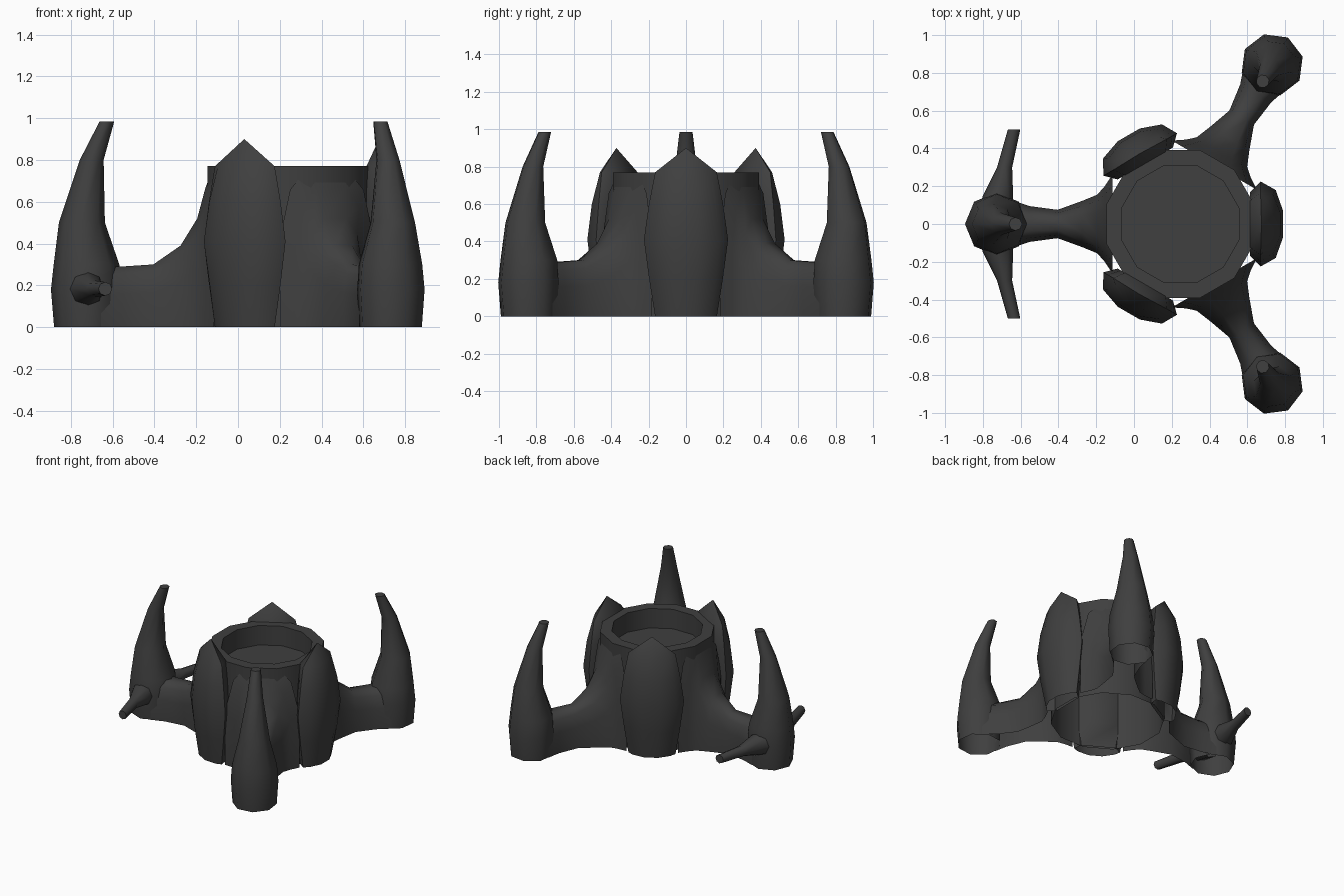
import bpy, bmesh
from math import radians, cos, sin, pi
from mathutils import Matrix, Vector

cube = bpy.data.objects.get("Cube")
if cube:
    bpy.data.objects.remove(cube)

stone = bpy.data.materials.new("dark_grey")
stone.use_nodes = True
GREY = (0.05, 0.05, 0.05, 1)
stone.diffuse_color = GREY
bsdf = stone.node_tree.nodes["Principled BSDF"]
bsdf.inputs["Base Color"].default_value = GREY
bsdf.inputs["Roughness"].default_value = 0.8

HUB = Vector((0.245, 0, 0))


def around_hub(angle):
    return Matrix.Translation(HUB) @ Matrix.Rotation(radians(angle), 4, 'Z')


def loft(name, rings, matrix, cap_end=False, smooth=50):
    """Skin a list of equally long closed rings, leaving the start open."""
    bm = bmesh.new()
    loops = [[bm.verts.new(matrix @ Vector(p)) for p in ring] for ring in rings]
    for a, b in zip(loops, loops[1:]):
        for i in range(len(a)):
            j = (i + 1) % len(a)
            bm.faces.new((a[i], a[j], b[j], b[i]))
    if cap_end:
        bm.faces.new(loops[-1])
    bmesh.ops.remove_doubles(bm, verts=bm.verts, dist=0.0005)
    bmesh.ops.recalc_face_normals(bm, faces=bm.faces)
    mesh = bpy.data.meshes.new(name)
    bm.to_mesh(mesh)
    bm.free()
    mesh.materials.append(stone)
    ob = bpy.data.objects.new(name, mesh)
    bpy.context.collection.objects.link(ob)
    bpy.ops.object.select_all(action='DESELECT')
    ob.select_set(True)
    bpy.context.view_layer.objects.active = ob
    bpy.ops.object.shade_smooth_by_angle(angle=radians(smooth))
    return ob


def ngon(n, r, z, cx=0, phase=0):
    return [(cx + r * cos(2 * pi * (i + phase) / n),
             r * sin(2 * pi * (i + phase) / n), z) for i in range(n)]


# Twelve-sided hub with a sunken top
hub = [(0.405, 0), (0.405, 0.77), (0.322, 0.77), (0.322, 0.62)]
loft("hub", [ngon(12, r, z, phase=0.5) for r, z in hub],
     around_hub(0), cap_end=True)

# Arms: distance from hub, half width, height
ARM = [(0.36, 0.26, 0.765), (0.40, 0.20, 0.67), (0.44, 0.155, 0.52),
       (0.52, 0.122, 0.39), (0.65, 0.075, 0.30), (0.80, 0.095, 0.29),
       (0.90, 0.13, 0.29)]
# Arch cross-section as fractions of half width and height
ARCH = [(1, 0), (1, 0.55), (0.78, 0.86), (0.4, 1)]


def arm_skin(name, matrix):
    bm = bmesh.new()
    section = ARCH + [(-w, h) for w, h in reversed(ARCH)]
    rows = [[bm.verts.new(matrix @ Vector((u, a * w, b * h)))
             for a, b in section] for u, w, h in ARM]
    for a, b in zip(rows, rows[1:]):
        for i in range(len(a) - 1):
            bm.faces.new((a[i], b[i], b[i + 1], a[i + 1]))
    bmesh.ops.recalc_face_normals(bm, faces=bm.faces)
    top = max(bm.faces, key=lambda f: f.calc_center_median().z)
    if top.normal.z < 0:
        bmesh.ops.reverse_faces(bm, faces=bm.faces)
    mesh = bpy.data.meshes.new(name)
    bm.to_mesh(mesh)
    bm.free()
    mesh.materials.append(stone)
    ob = bpy.data.objects.new(name, mesh)
    bpy.context.collection.objects.link(ob)
    for p in mesh.polygons:
        p.use_smooth = True


# Claws: height, centre distance, radius
CLAW = [(0, 0.97, 0.155), (0.18, 0.973, 0.167), (0.30, 0.97, 0.157),
        (0.50, 0.992, 0.110), (0.80, 0.945, 0.057), (0.985, 0.872, 0.035)]

for side, angle in (("right", 180), ("left_back", 60), ("left_front", -60)):
    m = around_hub(angle)
    arm_skin("arm_" + side, m)
    loft("claw_" + side, [ngon(8, r, z, c) for z, c, r in CLAW],
         m, cap_end=True)

# Bulging plates between the arms: height, half width, outer distance
PLATE = [(0, 0.165, 0.50), (0.20, 0.197, 0.527), (0.41, 0.225, 0.545),
         (0.60, 0.198, 0.530), (0.77, 0.165, 0.495)]


def plate_ring(z, w, u):
    half = [(u, 0.3 * w), (u - 0.04, 0.8 * w), (0.425, w), (0.37, 0.75 * w)]
    return ([(a, b, z) for a, b in half]
            + [(a, -b, z) for a, b in reversed(half)])


for side, angle in (("left", 0), ("right_back", 120), ("right_front", 240)):
    rings = [plate_ring(*p) for p in PLATE] + [[(0.43, 0, 0.90)] * 8]
    loft("plate_" + side, rings, around_hub(angle))

# Side horns on the single claw: length, sideways bend, radius
HORN = [(0.05, 0.0, 0.09), (0.15, 0.015, 0.08), (0.30, 0.05, 0.04),
        (0.50, 0.10, 0.033)]
for side, sign in (("front", -1), ("back", 1)):
    rings = [[(-0.735 + x, sign * z, y + 0.183) for x, y, z in ngon(8, r, d, c)]
             for d, c, r in HORN]
    loft("horn_" + side, rings, Matrix.Identity(4), cap_end=True)
